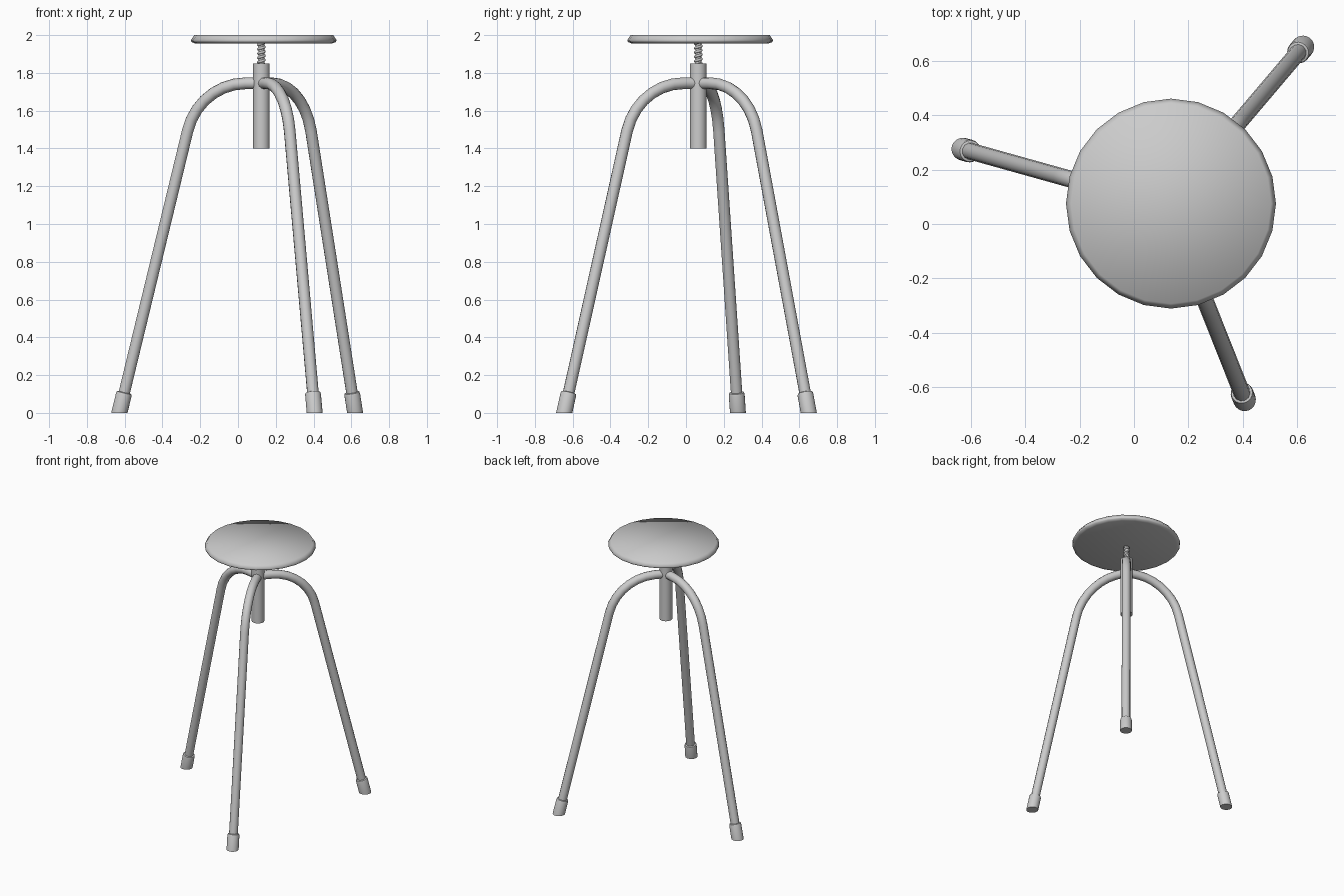
import bpy, bmesh
from math import sin, cos, pi, radians, atan2
from mathutils import Vector

if "Cube" in bpy.data.objects:
    bpy.data.objects.remove(bpy.data.objects["Cube"])

AXIS = Vector((0.124, 0.065, 0))        # centre of the column
SEAT = Vector((0.136, 0.075, 0))        # centre of the seat
FEET = [(-0.628, 0.275), (0.62, 0.65), (0.406, -0.645)]
NAMES = ["right_leg", "back_leg", "front_leg"]

grey = bpy.data.materials.new("plain_grey")
grey.use_nodes = True
COLOUR = (0.6, 0.6, 0.6, 1)
grey.diffuse_color = COLOUR
grey.node_tree.nodes["Principled BSDF"].inputs["Base Color"].default_value = COLOUR


def finish(name, mesh, angle=None):
    """Link a mesh, colour it and smooth it."""
    ob = bpy.data.objects.new(name, mesh)
    bpy.context.collection.objects.link(ob)
    mesh.materials.clear()
    mesh.materials.append(grey)
    mesh.shade_smooth()
    if angle:
        bpy.ops.object.select_all(action="DESELECT")
        ob.select_set(True)
        bpy.context.view_layer.objects.active = ob
        bpy.ops.object.shade_smooth_by_angle(angle=radians(angle))
    return ob


def loft(name, rings, angle=None):
    """Join rings of points into a closed, capped solid."""
    bm = bmesh.new()
    loops = [[bm.verts.new(p) for p in ring] for ring in rings]
    for a, b in zip(loops, loops[1:]):
        for i in range(len(a)):
            j = (i + 1) % len(a)
            bm.faces.new((a[i], a[j], b[j], b[i]))
    bm.faces.new(loops[0][::-1])
    bm.faces.new(loops[-1])
    bmesh.ops.recalc_face_normals(bm, faces=bm.faces)
    mesh = bpy.data.meshes.new(name)
    bm.to_mesh(mesh)
    bm.free()
    return finish(name, mesh, angle)


def lathe(name, centre, profile, sides, angle=None):
    """Turn (radius, height) pairs about an upright axis."""
    turn = [2 * pi * i / sides for i in range(sides)]
    rings = [[centre + Vector((r * cos(t), r * sin(t), z)) for t in turn] for r, z in profile]
    return loft(name, rings, angle)


def tube(name, points, radius):
    """Sweep a round tube along a path."""
    curve = bpy.data.curves.new(name + "_path", "CURVE")
    curve.dimensions = "3D"
    curve.bevel_depth = radius
    curve.bevel_resolution = 4
    curve.use_fill_caps = True
    spline = curve.splines.new("POLY")
    spline.points.add(len(points) - 1)
    for p, co in zip(spline.points, points):
        p.co = (*co, 1)
    helper = bpy.data.objects.new(name + "_path", curve)
    bpy.context.collection.objects.link(helper)
    graph = bpy.context.evaluated_depsgraph_get()
    mesh = bpy.data.meshes.new_from_object(helper.evaluated_get(graph))
    bpy.data.objects.remove(helper)
    return finish(name, mesh, 50)


# Seat: thin disc with a rounded rim, smooth all over
lathe("seat", SEAT, [(0.36, 1.955), (0.382, 1.963), (0.386, 1.973), (0.368, 2.0)], 24)

# Column and threaded spindle
lathe("column", AXIS, [(0.044, 1.4), (0.044, 1.85)], 24, 40)
lathe("spindle", AXIS, [(0.016, 1.8), (0.016, 1.965)], 16, 40)
TURNS, STEPS = 5, 16
thread = []
for i in range(TURNS * STEPS + 1):
    t = 2 * pi * i / STEPS
    thread.append(AXIS + Vector((0.016 * cos(t), 0.016 * sin(t), 1.845 + 0.115 * i / (TURNS * STEPS))))
tube("spindle_thread", thread, 0.007)

# Legs: level at the column, one bend, then straight to the floor
TOP, BEND, START = 1.745, 0.33, 0.085
for name, (fx, fy) in zip(NAMES, FEET):
    foot = Vector((fx, fy, 0))
    reach = (foot - AXIS).length
    out = (foot - AXIS).normalized()
    up = Vector((0, 0, 1))
    swing = radians(76.3)
    path = [AXIS + out * 0.02 + up * TOP]
    for i in range(8):
        a = swing * i / 7
        path.append(AXIS + out * (START + BEND * sin(a)) + up * (TOP - BEND * (1 - cos(a))))
    knee = path[-1]
    lean = (knee - foot).normalized()
    path.append(foot + lean * 0.06)
    tube(name, path, 0.031)

    # Tilted rubber foot with a flat sole and softened upper edge
    side = up.cross(out)
    across = side.cross(lean)
    rings = []
    for r, h in [(0.042, 0), (0.042, 0.1), (0.039, 0.11), (0.03, 0.113)]:
        ring = []
        for i in range(20):
            t = 2 * pi * i / 20
            p = foot + lean * h + (across * cos(t) + side * sin(t)) * r
            if h == 0:
                p -= lean * (p.z / lean.z)
            ring.append(p)
        rings.append(ring)
    loft(name.replace("leg", "foot"), rings, 50)
